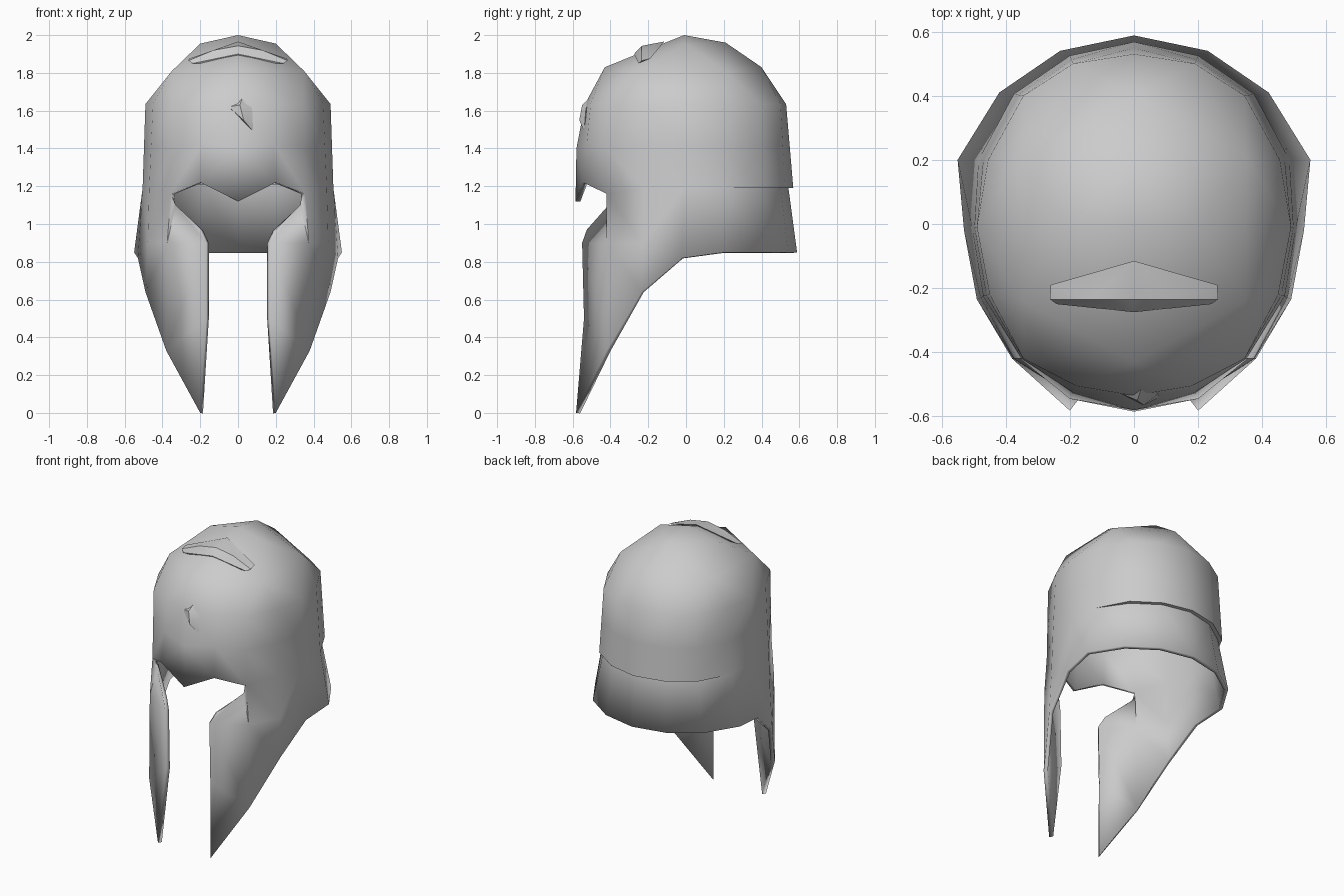
import bpy, bmesh
from mathutils import Vector

if "Cube" in bpy.data.objects:
    bpy.data.objects.remove(bpy.data.objects["Cube"])

THICK = 0.026

def finish(bm, name, thickness=0):
    bmesh.ops.recalc_face_normals(bm, faces=bm.faces[:])
    # make sure an open shell faces outward
    mid = Vector((0, 0, 1.2))
    if sum(f.normal.dot(f.calc_center_median() - mid) * f.calc_area() for f in bm.faces) < 0:
        bmesh.ops.reverse_faces(bm, faces=bm.faces[:])
    mesh = bpy.data.meshes.new(name)
    bm.to_mesh(mesh)
    bm.free()
    ob = bpy.data.objects.new(name, mesh)
    bpy.context.collection.objects.link(ob)
    if thickness:
        mod = ob.modifiers.new("thickness", 'SOLIDIFY')
        mod.thickness = thickness
        mod.offset = -1
    bpy.ops.object.select_all(action='DESELECT')
    bpy.context.view_layer.objects.active = ob
    ob.select_set(True)
    bpy.ops.object.shade_smooth_by_angle(angle=0.6)
    return ob

def hull(name, points):
    bm = bmesh.new()
    vs = [bm.verts.new(p) for p in points]
    res = bmesh.ops.convex_hull(bm, input=vs)
    loose = [v for v in bm.verts if not v.link_faces]
    bmesh.ops.delete(bm, geom=loose, context='VERTS')
    return finish(bm, name)

# half outlines from front centre to back centre
crown = [(0, -.535), (.18, -.505), (.345, -.42), (.45, -.22), (.49, -.01),
         (.455, .2), (.345, .4), (.19, .5), (0, .53)]
crown = [(x, y, 1.635) for x, y in crown]
brow = [(0, -.585, 1.12), (.2, -.545, 1.22), (.355, -.42, 1.16), (.47, -.225, 1.19),
        (.505, -.01, 1.19), (.485, .2, 1.19), (.375, .405, 1.19), (.2, .525, 1.19), (0, .568, 1.19)]
band = [tuple((a + b) / 2 for a, b in zip(p, q)) for p, q in zip(crown, brow)]
band[0] = (0, -.58, 1.4)
hem = {2: (.38, -.42, .33), 3: (.49, -.235, .64), 4: (.53, -.02, .82), 5: (.55, .2, .85),
       6: (.42, .41, .85), 7: (.23, .54, .85), 8: (0, .588, .85)}
# neck guard starts slightly inside the upper shell
inset = {k: (brow[k][0] * .95, brow[k][1] * .955, 1.19) for k in (6, 7, 8)}
neck = lambda k: inset.get(k, brow[k])
# cheek plate points
eye, notch, jaw = (.33, -.41, 1.1), (.2, -.525, .97), (.168, -.55, .9)
edge, tip = (.168, -.54, .5), (.2, -.582, 0)
m2, m3 = (.375, -.42, .9), (.478, -.23, .9)

faces = []
for k in range(8):
    faces.append([crown[k], crown[k+1], band[k+1], band[k]])
    faces.append([band[k], band[k+1], brow[k+1], brow[k]])
for k in range(4, 8):
    faces.append([neck(k), neck(k+1), hem[k+1], hem[k]])
faces += [[brow[5], brow[6], inset[6]],
          [brow[6], brow[7], inset[7], inset[6]],
          [brow[7], brow[8], inset[8], inset[7]],
          [brow[2], eye, m2], [brow[2], m2, m3, brow[3]],
          [eye, notch, jaw, m2], [jaw, edge, hem[2], m2], [edge, tip, hem[2]],
          [m2, hem[2], hem[3], m3], [brow[3], m3, brow[4]],
          [m3, hem[3], hem[4], brow[4]]]

# helmet shell: mirrored walls and cheek plates, closed by a faceted dome
bm = bmesh.new()
for s in (1, -1):
    for f in faces:
        bm.faces.new([bm.verts.new((x * s, y, z)) for x, y, z in f])
bmesh.ops.remove_doubles(bm, verts=bm.verts[:], dist=.001)
ring = [v for v in bm.verts if v.co.z > 1.63]
dome = [(0, -.01, 2), (0, .21, 1.96), (0, .4, 1.83), (0, -.43, 1.83)]
for s in (1, -1):
    dome += [(.2 * s, -.01, 1.955), (.35 * s, .21, 1.81), (.35 * s, -.24, 1.81)]
caps = [bm.verts.new(p) for p in dome]
bmesh.ops.convex_hull(bm, input=ring + caps)
rs = set(ring)
bottom = [f for f in bm.faces if all(v in rs for v in f.verts)]
bmesh.ops.delete(bm, geom=bottom, context='FACES')
wires = [e for e in bm.edges if not e.link_faces]
bmesh.ops.delete(bm, geom=wires, context='EDGES')
finish(bm, "helmet_shell", THICK)

# raised ridge across the front of the crown
hull("crown_ridge", [(0, -.115, 1.966), (0, -.235, 1.943), (0, -.275, 1.90)] +
     [(s * x, y, z) for s in (1, -1) for x, y, z in
      [(.26, -.19, 1.875), (.262, -.235, 1.865), (.24, -.25, 1.85), (.13, -.235, 1.92)]])

# small hooked relief on the forehead
hull("forehead_relief", [(.03, -.49, 1.69), (.075, -.53, 1.61), (.01, -.55, 1.63),
     (-.05, -.525, 1.62), (.08, -.54, 1.49), (.03, -.565, 1.55), (0, -.5, 1.55)])
